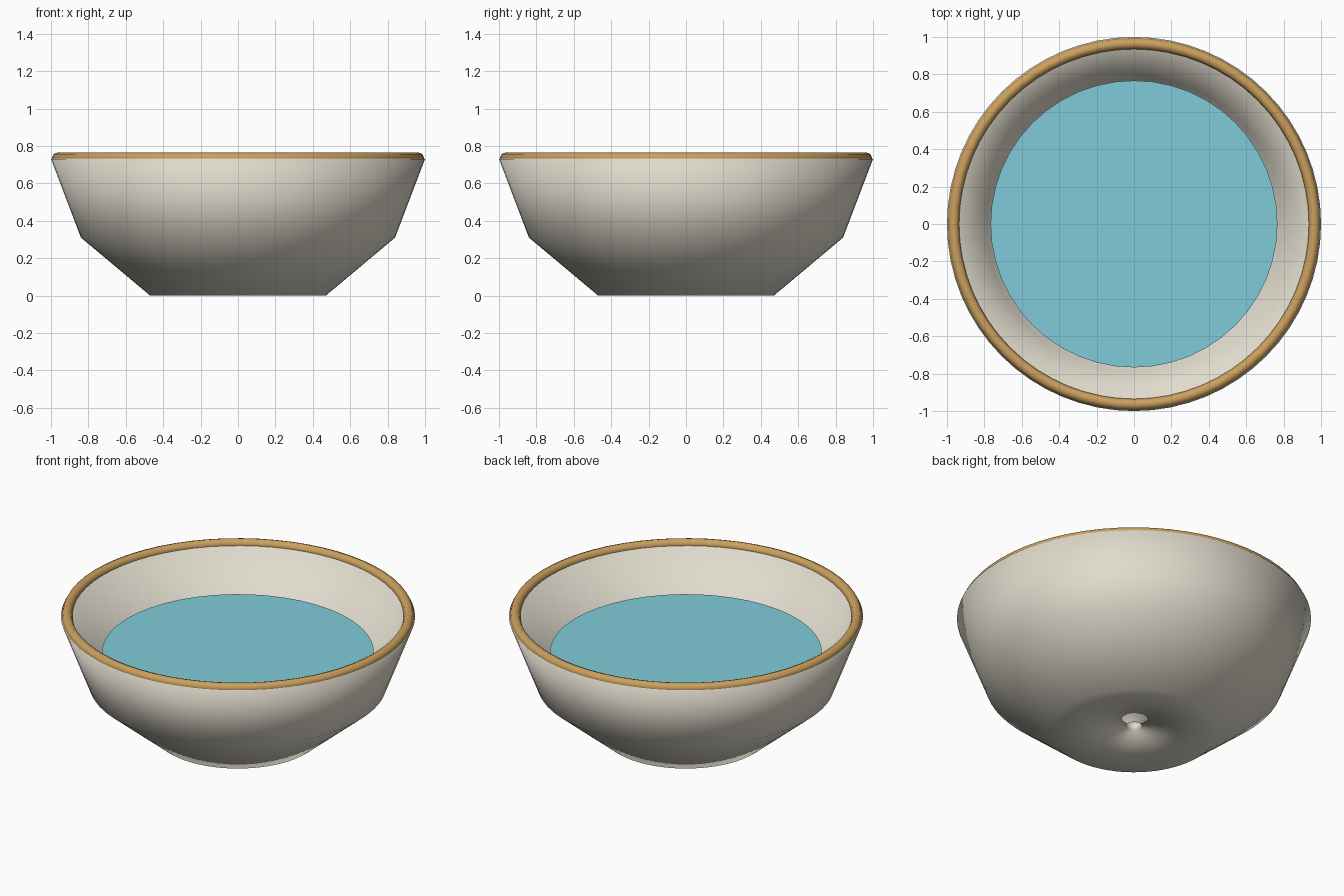
import bpy, bmesh, math
from mathutils import Matrix, Vector

cube = bpy.data.objects.get("Cube")
if cube:
    bpy.data.objects.remove(cube, do_unlink=True)


def material(name, rgb):
    mat = bpy.data.materials.new(name)
    mat.use_nodes = True
    color = (*rgb, 1)
    mat.diffuse_color = color
    mat.node_tree.nodes["Principled BSDF"].inputs["Base Color"].default_value = color
    return mat


def finish(name, bm, mat, smooth=True):
    bmesh.ops.recalc_face_normals(bm, faces=bm.faces)
    mesh = bpy.data.meshes.new(name)
    for face in bm.faces:
        face.smooth = smooth
    bm.to_mesh(mesh)
    bm.free()
    mesh.materials.append(mat)
    obj = bpy.data.objects.new(name, mesh)
    bpy.context.collection.objects.link(obj)
    return obj


def lathe(name, profile, mat, segments=64):
    """Revolve a closed (radius, height) outline around the z axis."""
    bm = bmesh.new()
    rings = []
    for i in range(segments):
        turn = Matrix.Rotation(math.tau * i / segments, 3, "Z")
        rings.append([bm.verts.new(turn @ Vector((r, 0, z))) for r, z in profile])
    for i, ring in enumerate(rings):
        after = rings[(i + 1) % segments]
        for j in range(len(profile)):
            k = (j + 1) % len(profile)
            bm.faces.new((ring[j], after[j], after[k], ring[k]))
    return finish(name, bm, mat)


ceramic = material("ceramic", (0.75, 0.71, 0.61))
gold = material("rim_gold", (0.60, 0.35, 0.11))
blue = material("water_blue", (0.22, 0.60, 0.70))

# Thick bowl wall, with a small drain hole through the base
outer = [(0.045, 0.03), (0.47, 0), (0.84, 0.31), (1.0, 0.73)]
inner = [(0.943, 0.752), (0.79, 0.35), (0.45, 0.06), (0.045, 0.09)]
lathe("bowl_shell", outer + inner, ceramic)

# Rounded band around the lip
band = [(0.965 + 0.03 * math.cos(math.tau * i / 8),
         0.735 + 0.03 * math.sin(math.tau * i / 8)) for i in range(8)]
lathe("rim_band", band, gold)

# Water surface
bm = bmesh.new()
bmesh.ops.create_circle(bm, cap_ends=True, segments=48, radius=0.767,
                        matrix=Matrix.Translation((0, 0, 0.51)))
water = finish("water_surface", bm, blue, smooth=False)
if water.data.polygons[0].normal.z < 0:
    water.data.flip_normals()
